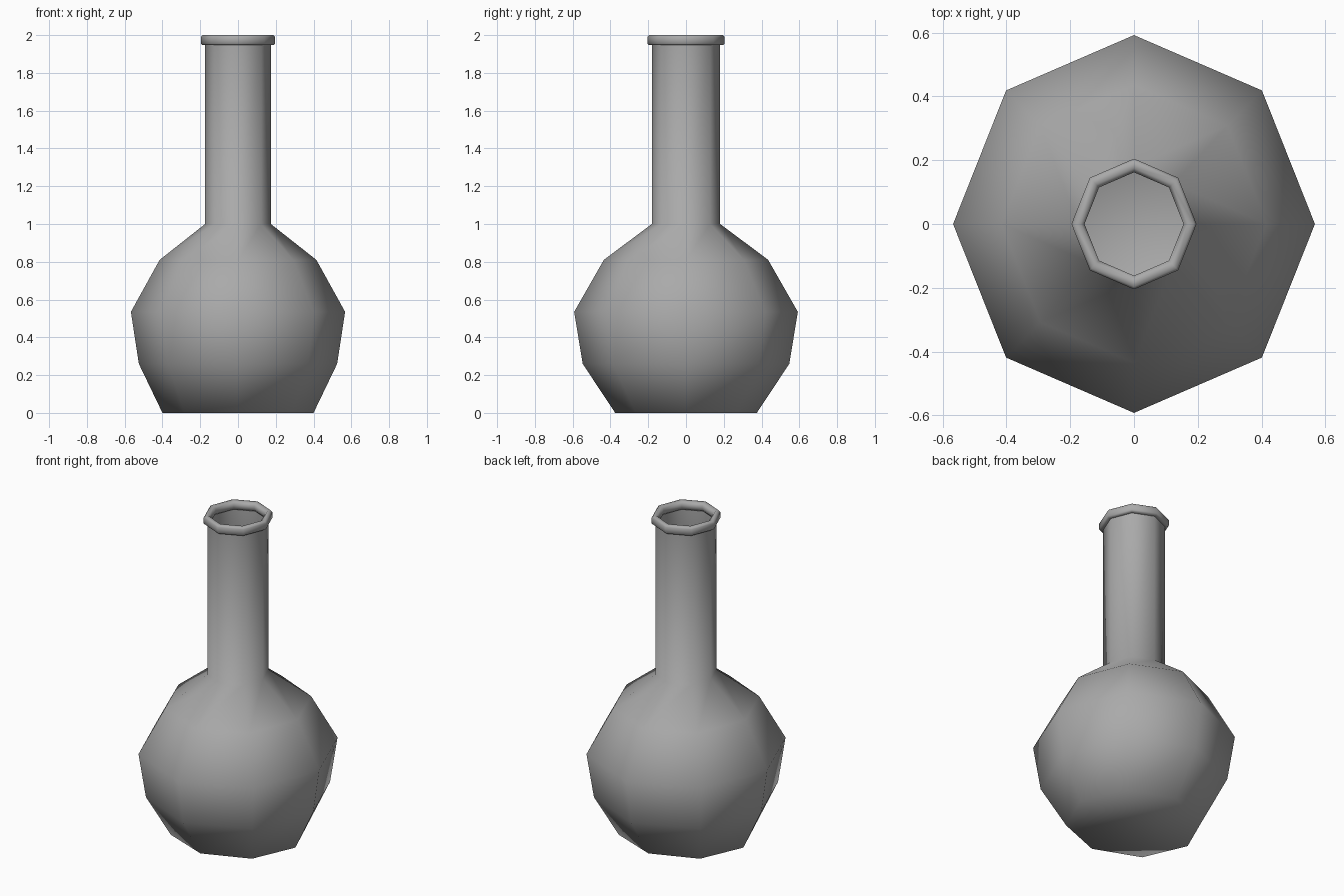
import bpy, bmesh, math

old = bpy.data.objects.get("Cube")
if old:
    bpy.data.objects.remove(old, do_unlink=True)

SIDES = 8

grey = bpy.data.materials.new("plain grey")
grey.use_nodes = True
colour = (0.4, 0.4, 0.4, 1)
grey.diffuse_color = colour
grey.node_tree.nodes["Principled BSDF"].inputs["Base Color"].default_value = colour


def lathe(name, profile, loop=False, floor=False):
    """Eight-sided turned part from (x radius, y radius, z) rings."""
    bm = bmesh.new()
    rings = []
    for rx, ry, z in profile:
        ring = []
        for i in range(SIDES):
            a = math.tau * i / SIDES
            ring.append(bm.verts.new((rx * math.cos(a), ry * math.sin(a), z)))
        rings.append(ring)
    pairs = list(zip(rings, rings[1:]))
    if loop:
        pairs.append((rings[-1], rings[0]))
    for low, high in pairs:
        for i in range(SIDES):
            j = (i + 1) % SIDES
            bm.faces.new((low[i], low[j], high[j], high[i]))
    if floor:
        bm.faces.new(rings[0][::-1])
    for f in bm.faces:
        f.smooth = True
    mesh = bpy.data.meshes.new(name)
    bm.to_mesh(mesh)
    bm.free()
    mesh.materials.append(grey)
    obj = bpy.data.objects.new(name, mesh)
    bpy.context.collection.objects.link(obj)
    return obj


# Round body and straight open neck, one thin continuous wall
lathe("flask_body", [
    (0.40, 0.375, 0.0),
    (0.525, 0.547, 0.26),
    (0.567, 0.592, 0.535),
    (0.415, 0.435, 0.81),
    (0.174, 0.181, 1.0),
    (0.174, 0.181, 1.96),
], floor=True)

# Rounded ring around the mouth
STRETCH = 1.045
lip = [(0.165, 1.947), (0.188, 1.947), (0.196, 1.955), (0.196, 1.99),
       (0.188, 2.0), (0.168, 2.0), (0.155, 1.985), (0.155, 1.96)]
lathe("flask_lip", [(r, r * STRETCH, z) for r, z in lip], loop=True)
